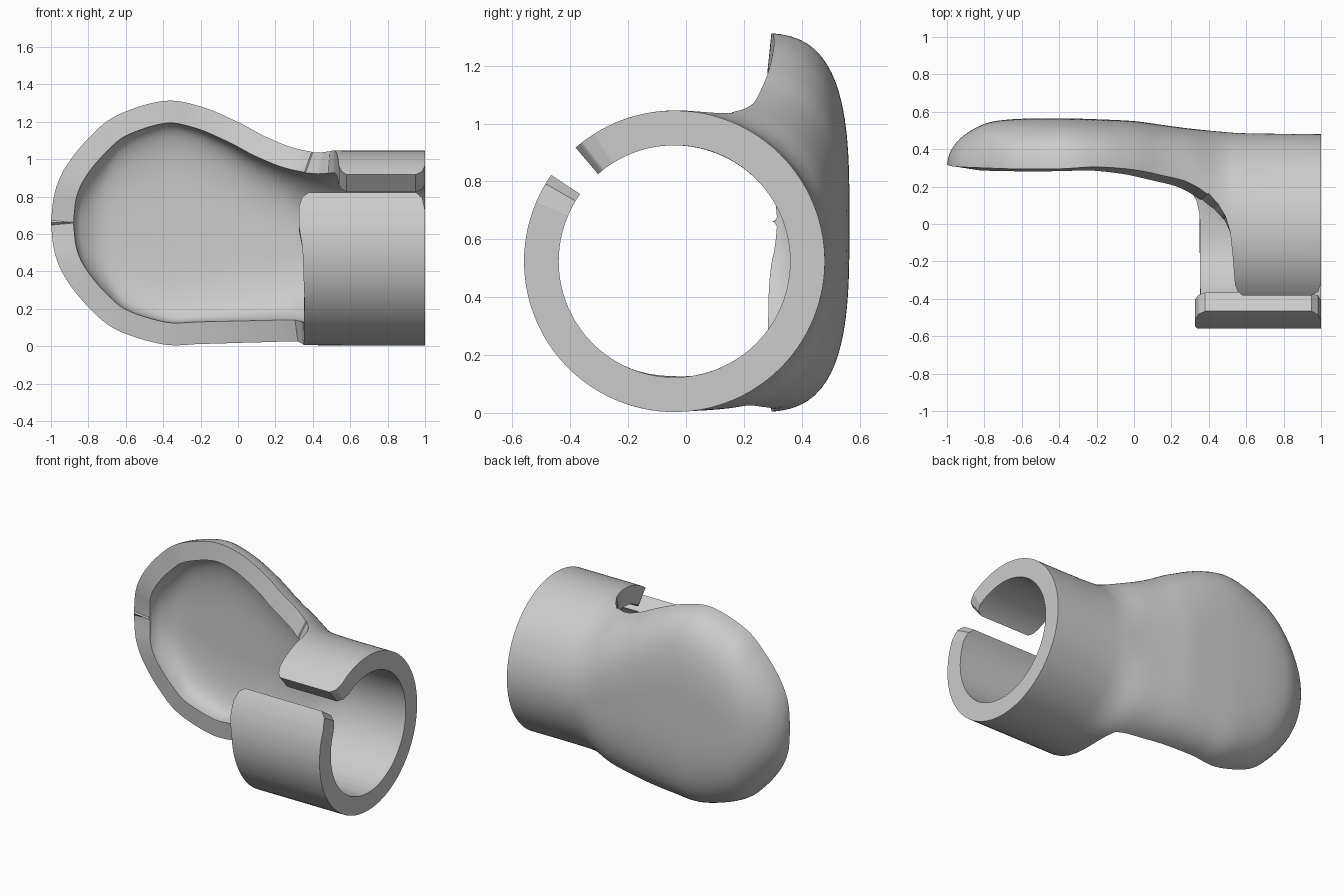
import bpy
import bmesh
from math import sin, cos, radians

cube = bpy.data.objects.get("Cube")
if cube:
    bpy.data.objects.remove(cube, do_unlink=True)

WALL = 0.12
JOIN = 72          # angle at which the clip arms leave the main shell
TOP_X, LOW_X = 0.40, 0.32

# Stations along x: x, top z, bottom z, back y, centre y, rim y, squareness
STATIONS = [
    (-1.0, .66, .66, .32, .32, .32, 2),
    (-.98, .825, .495, .39, .29, .31, 2),
    (-.92, .965, .355, .465, .26, .305, 2.2),
    (-.8, 1.115, .205, .535, .235, .3, 2.5),
    (-.65, 1.235, .085, .56, .22, .295, 2.9),
    (-.4, 1.312, .008, .565, .22, .295, 3.2),
    (-.2, 1.285, .008, .56, .21, .305, 3.1),
    (0, 1.205, .01, .55, .17, .29, 2.9),
    (.15, 1.13, .01, .53, .11, .26, 2.8),
    (.3, 1.075, .01, .51, .05, .22, 2.6),
    (.45, 1.05, .005, .495, -.02, .13, 2.1),
    (.6, 1.045, .003, .485, -.04, .13, 2),
    (1.0, 1.045, .003, .48, -.04, .13, 2),
]
LAST = len(STATIONS) - 1
RING = STATIONS[LAST]


def station(s):
    """Smoothly interpolated station at index s."""
    i = min(int(s), LAST - 1)
    t = s - i
    rows = [STATIONS[min(max(i + k, 0), LAST)] for k in (-1, 0, 1, 2)]
    return [b + 0.5 * t * (c - a + t * (2 * a - 5 * b + 4 * c - d
                                        + t * (3 * (b - c) + d - a)))
            for a, b, c, d in zip(*rows)]


def station_at(x):
    """Station index for a given x."""
    lo, hi = 0.0, float(LAST)
    for _ in range(30):
        mid = (lo + hi) / 2
        lo, hi = (mid, hi) if station(mid)[0] < x else (lo, mid)
    return hi


def point(st, angle):
    """Point on the cross-section, angle 0 facing the back and 90 up."""
    x, top, low, back, yc, rim, n = st
    a, b = max(back - yc, 1e-5), max((top - low) / 2, 1e-5)
    c, s = cos(radians(angle)), sin(radians(angle))
    r = (abs(c / a) ** n + abs(s / b) ** n) ** (-1 / n)
    return (x, yc + r * c, (top + low) / 2 + r * s)


def rim_angle(st):
    """Angle at which the section reaches the rim plane."""
    lo, hi = 0.0, 90.0
    for _ in range(25):
        mid = (lo + hi) / 2
        lo, hi = (mid, hi) if point(st, mid)[1] > st[5] else (lo, mid)
    return max(lo, JOIN)


def lookup(table, v):
    """Straight-line interpolation in a table of pairs."""
    for (a, p), (b, q) in zip(table, table[1:]):
        if v <= b:
            return p + (q - p) * max(v - a, 0) / (b - a)
    return table[-1][1]


bm = bmesh.new()


def add_grid(rows):
    grid = [[bm.verts.new(p) for p in row] for row in rows]
    for r0, r1 in zip(grid, grid[1:]):
        for j in range(len(r0) - 1):
            bm.faces.new((r0[j], r0[j + 1], r1[j + 1], r1[j]))


# Main shell: cup at one end, back of the clip ring at the other
steps = sorted([i / 8 for i in range(LAST * 8 + 1)]
               + [station_at(TOP_X), station_at(LOW_X)])
main_rows = []
for s in steps:
    st = station(s)
    up = JOIN if st[0] > TOP_X - 1e-6 else rim_angle(st)
    down = JOIN if st[0] > LOW_X - 1e-6 else rim_angle(st)
    main_rows.append([point(st, -down + (up + down) * j / 60) for j in range(61)])
add_grid(main_rows)


def clip_arm(side, start_x, left, right):
    """Arm of the clip ring, wrapping forward from the shell."""
    end = left[-1][0]
    angles = sorted({JOIN + (end - JOIN) * i / 36 for i in range(37)}
                    | {a for a, x in left + right if a > JOIN})
    xs = [x for x in (station(s)[0] for s in steps) if x > start_x - 1e-6]
    rows = []
    for x in xs:
        u = (x - start_x) / (1 - start_x)
        row = []
        for a in angles:
            x0, x1 = lookup(left, a), lookup(right, a)
            st = station(station_at(x0 + (x1 - x0) * u))
            # the section settles into the plain round ring
            w = min((a - JOIN) / 45, 1)
            w = w * w * (3 - 2 * w)
            mixed = [p + (q - p) * w for p, q in zip(st, RING)]
            row.append(point([st[0]] + mixed[1:], side * a))
        rows.append(row if side > 0 else row[::-1])
    add_grid(rows)


# Upper and lower arms: pairs of angle and edge x, with rounded corners
clip_arm(1, TOP_X,
         [(JOIN, TOP_X), (76, .45), (82, .49), (91, .515), (107, .53),
          (123, .54), (128, .555), (131, .58)],
         [(JOIN, 1), (122, 1), (128, .985), (131, .95)])
clip_arm(-1, LOW_X,
         [(JOIN, LOW_X), (77, .34), (84, .35), (150, .355), (180, .345),
          (194, .325), (205, .325), (212, .345), (215, .38)],
         [(JOIN, 1), (203, 1), (211, .985), (215, .95)])

bmesh.ops.remove_doubles(bm, verts=bm.verts, dist=0.0005)
mesh = bpy.data.meshes.new("clip_shell")
bm.to_mesh(mesh)
bm.free()

shell = bpy.data.objects.new("clip_shell", mesh)
bpy.context.collection.objects.link(shell)

# Wall thickness, grown inward
solid = shell.modifiers.new("wall", 'SOLIDIFY')
solid.thickness = WALL
solid.offset = -1

# Colour
grey = bpy.data.materials.new("plain_grey")
grey.use_nodes = True
colour = (0.6, 0.6, 0.6, 1)
grey.diffuse_color = colour
grey.node_tree.nodes["Principled BSDF"].inputs["Base Color"].default_value = colour
mesh.materials.append(grey)

bpy.context.view_layer.objects.active = shell
shell.select_set(True)
bpy.ops.object.modifier_apply(modifier="wall")
bpy.ops.object.shade_smooth_by_angle(angle=radians(35))
